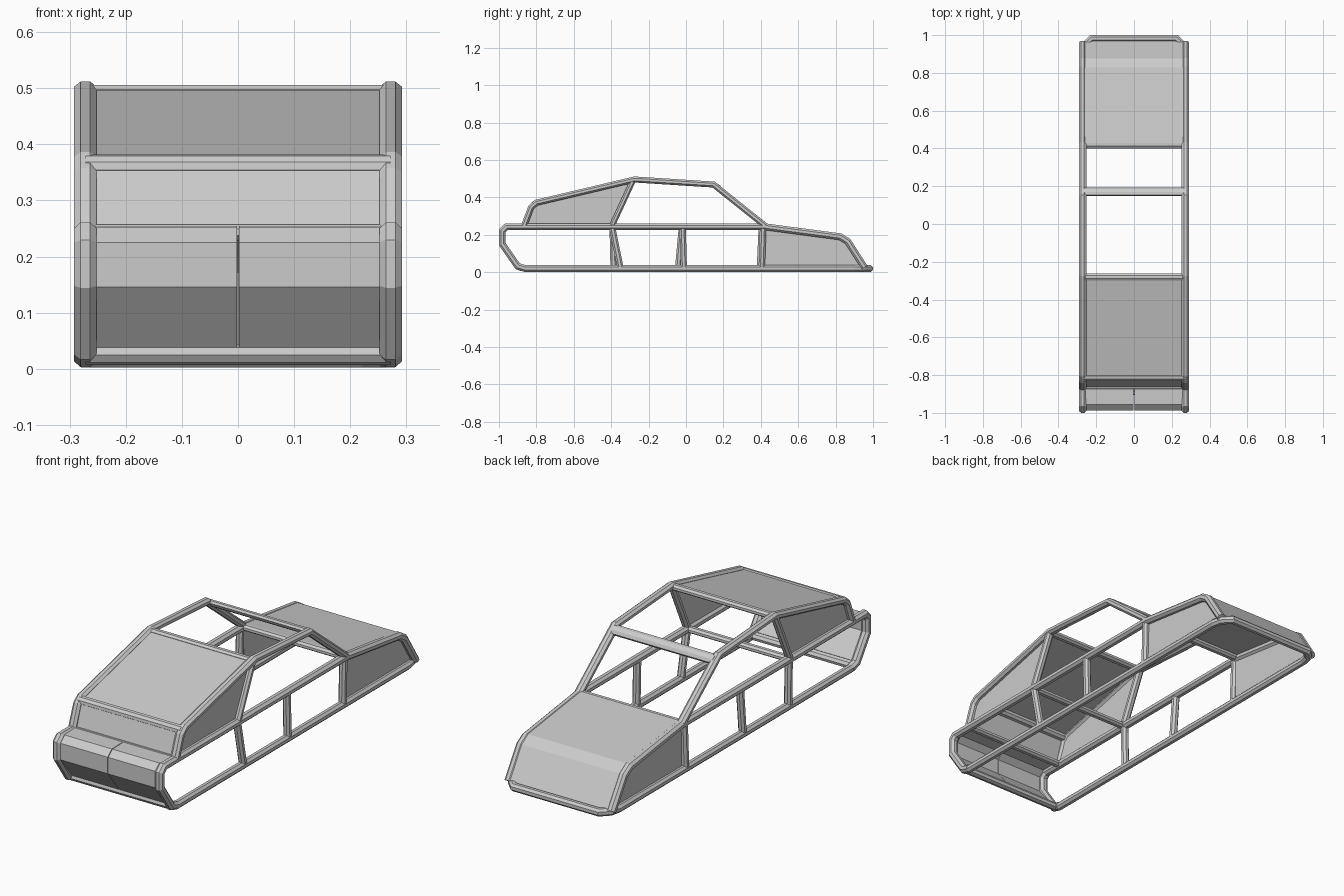
import bpy, bmesh, math
from mathutils import Vector

if "Cube" in bpy.data.objects:
    bpy.data.objects.remove(bpy.data.objects["Cube"])

X = 0.272  # half distance between the two side frames


def finish(name, bm, thickness=0):
    bmesh.ops.recalc_face_normals(bm, faces=bm.faces)
    me = bpy.data.meshes.new(name)
    bm.to_mesh(me)
    bm.free()
    ob = bpy.data.objects.new(name, me)
    bpy.context.collection.objects.link(ob)
    if thickness:
        mod = ob.modifiers.new("thickness", 'SOLIDIFY')
        mod.thickness = thickness
        mod.offset = 0
    return ob


def tube(name, pts, normal, a=0.02, b=0.018, sides=8):
    """Mitred faceted tube along a planar path; a = radius along the normal, b = in plane."""
    pts = [Vector(p) for p in pts]
    n = Vector(normal)
    bm = bmesh.new()
    rings = []
    k = 1 / math.cos(math.pi / sides)
    side = [(q - p).normalized().cross(n) for p, q in zip(pts, pts[1:])]
    for i, p in enumerate(pts):
        s1, s2 = side[max(i - 1, 0)], side[min(i, len(side) - 1)]
        m = (s1 + s2) / (1 + s1.dot(s2))
        ring = []
        for j in range(sides):
            t = 2 * math.pi * (j + 0.5) / sides
            ring.append(bm.verts.new(p + n * (a * k * math.cos(t)) + m * (b * k * math.sin(t))))
        rings.append(ring)
    for r, q in zip(rings, rings[1:]):
        for j in range(sides):
            h = (j + 1) % sides
            bm.faces.new((r[j], r[h], q[h], q[j]))
    bm.faces.new(rings[0])
    bm.faces.new(rings[-1])
    return finish(name, bm)


def side_tube(name, yz, x, **kw):
    return tube(name, [(x, y, z) for y, z in yz], (1, 0, 0), **kw)


def cross_bar(name, y, z, tilt=0, w=0.019, h=0.014):
    n = (0, math.cos(tilt), math.sin(tilt))
    return tube(name, [(-X, y, z), (X, y, z)], n, a=w, b=h)


def sheet(name, yz, x0, x1):
    """Bent panel: a side profile stretched across x."""
    bm = bmesh.new()
    rows = [(bm.verts.new((x0, y, z)), bm.verts.new((x1, y, z))) for y, z in yz]
    for r, q in zip(rows, rows[1:]):
        bm.faces.new((r[0], r[1], q[1], q[0]))
    return finish(name, bm, 0.006)


def side_panel(name, yz, x):
    bm = bmesh.new()
    bm.faces.new([bm.verts.new((x, y, z)) for y, z in yz])
    return finish(name, bm, 0.006)


# Frame profiles in (y, z)
belt = [(-0.86, 0.02), (-0.90, 0.032), (-0.982, 0.15), (-0.982, 0.222), (-0.96, 0.243),
        (0.425, 0.243), (0.825, 0.19), (0.865, 0.165), (0.955, 0.025)]
roof = [(-0.867, 0.245), (-0.828, 0.348), (-0.80, 0.372), (-0.275, 0.496), (0.147, 0.469), (0.425, 0.247)]
front_side = [(-0.865, 0.245), (-0.828, 0.348), (-0.80, 0.372), (-0.285, 0.49), (-0.395, 0.245)]
rear_side = [(0.42, 0.025), (0.42, 0.243), (0.825, 0.19), (0.865, 0.165), (0.95, 0.025)]

# Side frames and filled side panels, mirrored left and right
for s, tag in ((-1, "left"), (1, "right")):
    side_tube("belt_rail_" + tag, belt, s * X)
    side_tube("roof_rail_" + tag, roof, s * X, b=0.016)
    side_tube("upper_pillar_" + tag, [(-0.285, 0.487), (-0.397, 0.245)], s * X, a=0.018, b=0.015)
    side_panel("upper_side_panel_" + tag, front_side, s * (X - 0.006))
    side_panel("lower_side_panel_" + tag, rear_side, s * (X - 0.006))

# Lower pillars lean a little differently on each side
leans = {"right": ((-0.395, -0.35), (-0.018, -0.012), (0.412, 0.405)),
         "left": ((-0.392, -0.387), (-0.022, -0.042), (0.405, 0.395))}
for tag, rows in leans.items():
    x = X if tag == "right" else -X
    for i, (top, low) in enumerate(rows):
        side_tube(f"lower_pillar_{tag}_{i}", [(top, 0.24), (low, 0.02)], x, a=0.017, b=0.017)

# Floor rail: both sills joined by the rounded rear bar
half = [(X, -0.865), (X, 0.90), (0.262, 0.945), (0.225, 0.982)]
loop = half + [(-x, y) for x, y in reversed(half)]
tube("floor_rail", [(x, y, 0.02) for x, y in loop], (0, 0, 1), a=0.018, b=0.018)

# Cross bars
cross_bar("front_bottom_bar", -0.885, 0.025, -0.3, 0.02, 0.017)
cross_bar("front_shelf_bar", -0.862, 0.243)
cross_bar("front_top_bar", -0.815, 0.364, 0.8)
cross_bar("roof_front_bar", -0.28, 0.492)
cross_bar("roof_rear_bar", 0.17, 0.456, -0.6, 0.024)
cross_bar("belt_bar_middle", -0.397, 0.243)
cross_bar("belt_bar_rear", 0.42, 0.245)

# Front nose panels in two halves, with a seam on the centre line
nose = [(-0.862, 0.252), (-0.955, 0.25), (-0.985, 0.224), (-0.985, 0.147), (-0.895, 0.034)]
for s, tag in ((-1, "left"), (1, "right")):
    sheet("nose_panel_" + tag, nose, s * 0.0015, s * 0.265)

# Sloping upper panels and the bent rear cover
sheet("upright_panel", [(-0.862, 0.25), (-0.828, 0.352)], -0.265, 0.265)
sheet("sloped_top_panel", [(-0.81, 0.372), (-0.285, 0.496)], -0.265, 0.265)
sheet("rear_cover", [(0.42, 0.256), (0.827, 0.203), (0.874, 0.173), (0.965, 0.03)], -0.268, 0.268)
